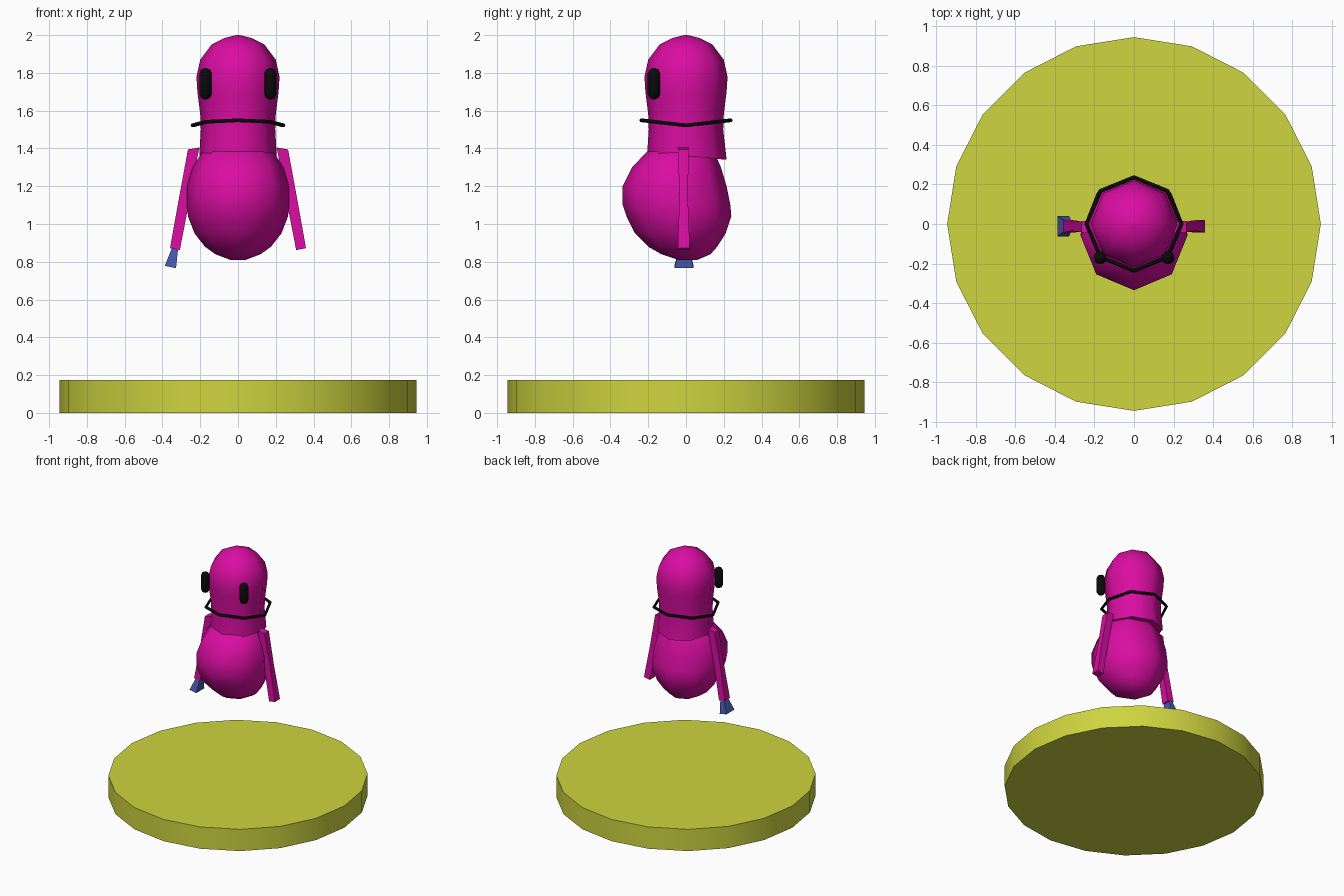
import bpy, bmesh, math
from mathutils import Vector

if "Cube" in bpy.data.objects:
    bpy.data.objects.remove(bpy.data.objects["Cube"])


def material(name, rgb):
    m = bpy.data.materials.new(name)
    m.diffuse_color = (*rgb, 1)
    m.use_nodes = True
    m.node_tree.nodes["Principled BSDF"].inputs["Base Color"].default_value = m.diffuse_color
    return m


PINK = material("magenta", (0.70, 0.004, 0.36))
YELLOW = material("olive yellow", (0.62, 0.66, 0.05))
BLACK = material("black", (0.003, 0.003, 0.003))
BLUE = material("blue", (0.06, 0.10, 0.42))


def loft(name, rings, mat, angle=30):
    """Skin a list of equal-length point rings and cap both ends."""
    bm = bmesh.new()
    loops = [[bm.verts.new(p) for p in ring] for ring in rings]
    n = len(loops[0])
    for a, b in zip(loops, loops[1:]):
        for i in range(n):
            j = (i + 1) % n
            bm.faces.new((a[i], a[j], b[j], b[i]))
    bm.faces.new(loops[0][::-1])
    bm.faces.new(loops[-1])
    bmesh.ops.recalc_face_normals(bm, faces=bm.faces)
    me = bpy.data.meshes.new(name)
    bm.to_mesh(me)
    bm.free()
    ob = bpy.data.objects.new(name, me)
    bpy.context.collection.objects.link(ob)
    me.materials.append(mat)
    bpy.ops.object.select_all(action='DESELECT')
    ob.select_set(True)
    bpy.context.view_layer.objects.active = ob
    bpy.ops.object.shade_smooth_by_angle(angle=math.radians(angle))
    return ob


def oval(z, rx, y0, y1, n=8, x=0.0, tilt=0.0):
    """Ring of n points spanning y0..y1, with height rising by tilt along -y."""
    cy, ry = (y0 + y1) / 2, (y1 - y0) / 2
    return [(x + rx * math.cos(t), cy + ry * math.sin(t), z - tilt * math.sin(t))
            for t in (2 * math.pi * i / n for i in range(n))]


def box_ring(x0, x1, y0, y1, z0, z1):
    """Slanted rectangle, z0 at the x0 side and z1 at the x1 side."""
    return [(x0, y0, z0), (x1, y0, z1), (x1, y1, z1), (x0, y1, z0)]


# Round base
R = 0.945
loft("base_disc", [oval(z, R, -R, R, 20) for z in (0, 0.175)], YELLOW)

# Plump belly, leaning forward
belly = [(0.81, 0.04, -0.04, 0.06), (0.84, 0.12, -0.13, 0.13),
         (0.88, 0.175, -0.20, 0.165), (0.95, 0.23, -0.27, 0.21),
         (1.04, 0.265, -0.315, 0.24), (1.10, 0.27, -0.335, 0.235),
         (1.20, 0.27, -0.335, 0.215), (1.30, 0.24, -0.285, 0.185),
         (1.38, 0.19, -0.21, 0.15), (1.42, 0.10, -0.14, 0.10)]
loft("belly", [oval(*r) for r in belly], PINK, 60)

# Domed head with a slightly flared neck
head = [(1.36, 0.205, 0.02), (1.50, 0.197, 0.0), (1.58, 0.20, 0.0),
        (1.70, 0.215, 0.0), (1.78, 0.22, 0.0), (1.87, 0.20, 0.0),
        (1.95, 0.14, 0.0), (1.985, 0.07, 0.0), (2.0, 0.01, 0.0)]
loft("head", [oval(z, r, -r, r + t / 2, 8, 0, t) for z, r, t in head], PINK, 60)

# Pill-shaped eyes
pill = [(1.66, 0.008), (1.668, 0.023), (1.69, 0.033),
        (1.795, 0.033), (1.817, 0.023), (1.825, 0.008)]
for side, sx in (("left", -1), ("right", 1)):
    loft(side + "_eye", [oval(z, r, -0.17 - r, -0.17 + r, 12, sx * 0.172)
                         for z, r in pill], BLACK, 50)

# Thin eight-sided band around the neck, raised at front and back
band = bpy.data.curves.new("neck_band", 'CURVE')
band.dimensions = '3D'
band.bevel_depth = 0.011
band.bevel_resolution = 1
sp = band.splines.new('POLY')
sp.points.add(7)
for i, p in enumerate(sp.points):
    t = math.pi * i / 4
    p.co = (0.24 * math.cos(t), 0.236 * math.sin(t),
            1.522 + 0.027 * abs(math.sin(t)), 1)
sp.use_cyclic_u = True
band.materials.append(BLACK)
bpy.context.collection.objects.link(bpy.data.objects.new("neck_band", band))

# Slender square arms, hanging outward
for side, sx in (("left", -1), ("right", 1)):
    loft(side + "_arm", [
        box_ring(sx * 0.205, sx * 0.265, -0.042, 0.014, 1.405, 1.395),
        box_ring(sx * 0.255, sx * 0.312, -0.035, 0.010, 1.135, 1.140),
        box_ring(sx * 0.308, sx * 0.36, -0.044, 0.020, 0.862, 0.872)], PINK)

# Flared blue hand at the end of the left arm
loft("left_hand", [
    box_ring(-0.350, -0.318, -0.035, 0.018, 0.872, 0.862),
    box_ring(-0.388, -0.328, -0.062, 0.040, 0.778, 0.766)], BLUE)
